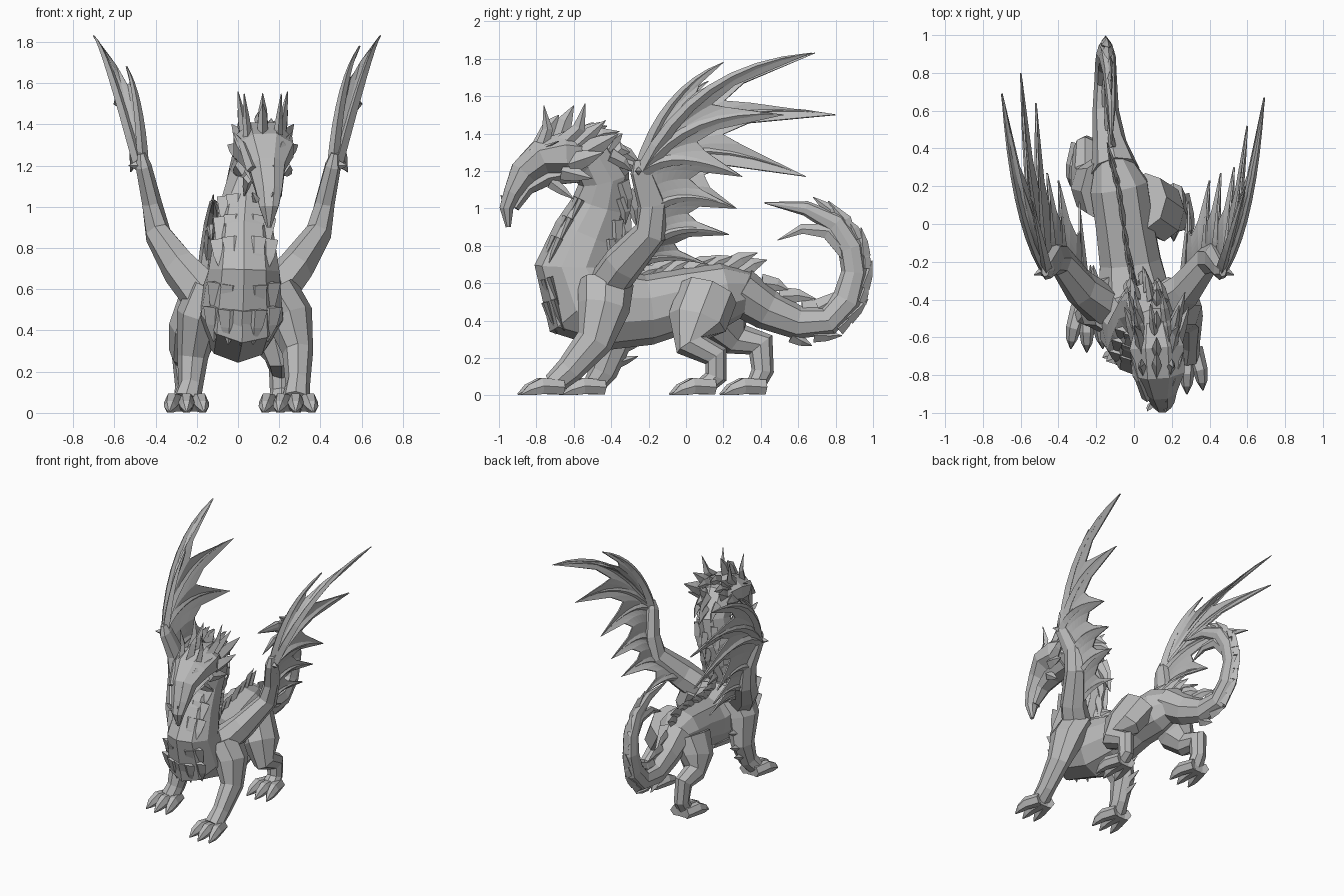
import bpy, bmesh, math
from mathutils import Vector

cube = bpy.data.objects.get("Cube")
if cube:
    bpy.data.objects.remove(cube, do_unlink=True)

stone = bpy.data.materials.new("stone_grey")
stone.use_nodes = True
grey = (.5, .5, .5, 1)
stone.diffuse_color = grey
stone.node_tree.nodes["Principled BSDF"].inputs["Base Color"].default_value = grey


def finish(bm, name):
    """Turn a bmesh into a flat-shaded object standing on the ground."""
    for v in bm.verts:
        v.co.z = max(v.co.z, 0)
    bmesh.ops.recalc_face_normals(bm, faces=bm.faces)
    mesh = bpy.data.meshes.new(name)
    bm.to_mesh(mesh)
    bm.free()
    mesh.materials.append(stone)
    obj = bpy.data.objects.new(name, mesh)
    bpy.context.collection.objects.link(obj)
    return obj


def loft(bm, stations, sides=8, turn=0):
    """Skin rings along stations of (x, y, z, half width, half height)."""
    pts = [Vector(s[:3]) for s in stations]
    rings = []
    for i, s in enumerate(stations):
        t = (pts[min(i + 1, len(pts) - 1)] - pts[max(i - 1, 0)]).normalized()
        ref = Vector((1, 0, 0)) if abs(t.x) < .9 else Vector((0, 1, 0))
        a = (ref - t * ref.dot(t)).normalized()
        b = t.cross(a)
        ring = []
        for k in range(sides):
            ang = math.tau * k / sides + turn
            ring.append(bm.verts.new(pts[i] + a * math.cos(ang) * s[3] + b * math.sin(ang) * s[4]))
        rings.append(ring)
    for r, q in zip(rings, rings[1:]):
        for k in range(sides):
            j = (k + 1) % sides
            bm.faces.new((r[k], r[j], q[j], q[k]))
    bm.faces.new(rings[0])
    bm.faces.new(rings[-1])


def spike(bm, base, tip, width, depth=None, bend=(0, 0, 0)):
    """Curved four-sided thorn."""
    base, tip = Vector(base), Vector(tip)
    depth = depth or width
    mid = base.lerp(tip, .5) + Vector(bend)
    loft(bm, [(*base, width, depth), (*mid, width * .7, depth * .7), (*tip, .002, .002)], 4)


def sample(path, f):
    """Station and tangent at fraction f of a path."""
    u = f * (len(path) - 1)
    i = min(int(u), len(path) - 2)
    a, b = path[i], path[i + 1]
    s = [p + (q - p) * (u - i) for p, q in zip(a, b)]
    return s, (Vector(b[:3]) - Vector(a[:3])).normalized()


def fringe(bm, path, count, start, end, side, length, lean, width=.02, depth=.04, shift=0):
    """Row of thorns along one edge of a path."""
    for k in range(count):
        s, t = sample(path, start + (end - start) * k / (count - 1))
        n = t.cross(Vector((1, 0, 0))).normalized() * side
        drop = math.sqrt(1 - shift * shift) * .85
        base = Vector(s[:3]) + n * s[4] * drop + Vector((shift * s[3], 0, 0))
        grow = 1 + .25 * (k % 2)
        spike(bm, base, base + n * length * grow + t * lean * grow, width, depth, n * .25 * length)


# Torso and neck in one sweep, rump to skull
body = [(-.12, .36, .56, .09, .10), (-.08, .2, .54, .16, .17), (-.05, 0, .51, .16, .17),
        (-.02, -.2, .46, .17, .19), (0, -.38, .46, .2, .22), (.02, -.54, .52, .21, .26),
        (.03, -.6, .69, .18, .21), (.03, -.53, .86, .15, .18), (.04, -.46, 1.02, .125, .15),
        (.07, -.44, 1.16, .12, .14), (.1, -.52, 1.27, .12, .14), (.12, -.64, 1.28, .12, .11)]
bm = bmesh.new()
loft(bm, body, 10, math.pi / 10)
finish(bm, "torso_and_neck")

# Tail curling up and forward
tail = [(-.1, .28, .56, .13, .13), (-.13, .43, .46, .09, .11), (-.15, .6, .39, .07, .09),
        (-.15, .76, .4, .06, .08), (-.15, .86, .51, .055, .08), (-.15, .9, .66, .05, .07),
        (-.14, .88, .79, .045, .07), (-.13, .8, .92, .035, .06), (-.12, .64, 1.0, .025, .04),
        (-.12, .42, 1.03, .003, .004)]
bm = bmesh.new()
loft(bm, tail, 8)
loft(bm, [(-.14, .88, .74, .03, .05), (-.13, .76, .88, .03, .05),
          (-.13, .62, .89, .02, .03), (-.13, .49, .83, .002, .002)], 6)
finish(bm, "tail")

bm = bmesh.new()
fringe(bm, tail, 9, .22, .68, 1, .01, .12, .03, .04)
fringe(bm, tail, 4, .05, .3, -1, .05, .15, .02, .05)
for y, z, lift in ((.86, .84, .2), (.78, .93, .13)):
    spike(bm, (-.13, y, z), (-.12, y - .1, z + lift), .02, .05, (0, .04, 0))
finish(bm, "tail_thorns")

# Ridge down the back and mane behind the neck
bm = bmesh.new()
fringe(bm, body, 10, .03, .45, 1, .05, -.15, .018, .05)
fringe(bm, body, 9, .5, .95, 1, .07, -.14, .025, .05)
for shift in (-.6, .6):
    fringe(bm, body, 7, .65, .98, 1, .05, -.14, .03, .045, shift)
finish(bm, "back_ridge")

# Overlapping breast scales pointing down
bm = bmesh.new()
for shift in (-.65, -.3, 0, .3, .65):
    fringe(bm, body, 5, .48, .72, -1, .005, -.18, .06, .02, shift)
finish(bm, "breast_scales")

# Head: skull with hooked beak, jaw, brows, cheek fins and horns
bm = bmesh.new()
loft(bm, [(.11, -.53, 1.28, .11, .12), (.12, -.65, 1.29, .155, .13), (.13, -.78, 1.27, .15, .1),
          (.14, -.87, 1.19, .095, .08), (.15, -.93, 1.08, .07, .05),
          (.15, -.96, 1, .05, .04), (.15, -.95, .9, .012, .015)], 8, math.pi / 8)
finish(bm, "skull")
bm = bmesh.new()
loft(bm, [(.12, -.58, 1.19, .1, .06), (.13, -.74, 1.16, .09, .045),
          (.14, -.84, 1.1, .06, .03), (.15, -.91, 1, .03, .02)], 6)
finish(bm, "jaw")
bm = bmesh.new()
for s in (-1, 1):
    def at(dx, y, z):
        return (.12 + s * dx, y, z)
    spike(bm, at(.05, -.92, 1.18), at(.14, -.68, 1.36), .03, .03, (0, -.02, .03))
    spike(bm, at(.07, -.78, 1.3), at(.09, -.76, 1.55), .025, .04, (0, .03, 0))
    spike(bm, at(.08, -.66, 1.34), at(.12, -.54, 1.56), .03, .05, (0, .03, -.02))
    spike(bm, at(.08, -.58, 1.34), at(.12, -.43, 1.47), .03, .05)
    spike(bm, at(.09, -.54, 1.3), at(.15, -.36, 1.4), .035, .06)
    spike(bm, at(.1, -.62, 1.24), at(.17, -.44, 1.3), .04, .06)
    spike(bm, at(.1, -.66, 1.2), at(.14, -.5, 1.16), .035, .05)
    spike(bm, at(.07, -.72, 1.14), at(.09, -.6, 1.05), .025, .035)
    spike(bm, at(.03, -.96, 1.03), at(.05, -.99, 1.07), .02)
for y, z in ((-.68, 1.5), (-.6, 1.55), (-.46, 1.46), (-.34, 1.4), (-.3, 1.3)):
    spike(bm, (.12, y - .09, 1.33 if y < -.4 else 1.28), (.12, y, z), .03, .055, (0, 0, .03))
finish(bm, "horns_and_fins")

# Legs: each is a bent limb plus a foot with clawed toes
limbs = {
    "front_left_leg": [(.18, -.43, .6, .11, .15), (.25, -.44, .47, .115, .14), (.29, -.49, .29, .075, .1),
                       (.29, -.62, .14, .06, .075), (.28, -.71, .06, .07, .06)],
    "front_right_leg": [(-.13, -.43, .6, .11, .15), (-.19, -.43, .47, .11, .14), (-.22, -.39, .27, .075, .1),
                        (-.23, -.44, .13, .06, .075), (-.25, -.49, .06, .07, .06)],
    "hind_left_leg": [(.06, .12, .55, .13, .16), (.16, .06, .39, .12, .16), (.21, .03, .27, .08, .09),
                      (.21, .16, .21, .06, .07), (.21, .16, .1, .055, .06), (.21, .1, .05, .065, .05)],
    "hind_right_leg": [(-.17, .18, .54, .12, .17), (-.23, .2, .4, .11, .15), (-.26, .27, .3, .075, .09),
                       (-.26, .4, .27, .06, .08), (-.25, .41, .13, .055, .06), (-.25, .37, .05, .065, .05)],
}
for name, path in limbs.items():
    bm = bmesh.new()
    loft(bm, path, 8)
    x, y = path[-1][:2]
    for d in (-1, 0, 1):
        tx = x + d * .07
        ty = y - .08 + abs(d) * .02
        loft(bm, [(x + d * .035, y + .05, .045, .05, .045), (tx, ty, .05, .04, .05),
                  (tx + d * .01, ty - .06, .03, .03, .035), (tx + d * .015, ty - .11, .005, .004, .005)], 6)
    if name == "front_right_leg":
        for k in range(3):
            s = sample(path, .38 + .15 * k)[0]
            base = Vector((s[0], s[1] + s[4] * .6, s[2]))
            spike(bm, base, base + Vector((-.01, .12, .04)), .03, .03)
    finish(bm, name)


# Wings: arm, finger bones and scalloped membrane
def finger(root, tip, bow, steps=8):
    root, tip = Vector(root), Vector(tip)
    size = (tip - root).length
    ctrl = root.lerp(tip, .4) + Vector((bow, -.08, .27)) * size
    return [root.lerp(ctrl, k / steps).lerp(ctrl.lerp(tip, k / steps), k / steps) for k in range(steps + 1)]


def along(bone, u):
    i = min(int(u), len(bone) - 2)
    return bone[i].lerp(bone[i + 1], u - i)


wrist = (.46, -.24, 1.2)
roots = [wrist] + [(.48, -.23, 1.2)] * 3 + [(.43, -.17, 1), (.37, -.2, .8), (.26, -.32, .66)]
low_tips = [(.46, .27, 1), (.4, .23, .86), (.29, .12, .7)]
bows = (-.02, .06, .04, .02, 0, 0, 0)
wings = {
    "left": (1, [(.59, .2, 1.78), (.69, .67, 1.83), (.6, .52, 1.5), (.53, .3, 1.17)]),
    "right": (-1, [(.54, .12, 1.68), (.7, .69, 1.83), (.6, .8, 1.5), (.52, .64, 1.17)]),
}
spread = (0, .25, .5, .75, 1)
for label, (side, tips) in wings.items():
    def flip(p):
        return Vector((p[0] * side, p[1], p[2]))
    bm = bmesh.new()
    arm = [(.14, -.45, .55, .12, .11), (.28, -.34, .7, .09, .11), (.39, -.19, .87, .065, .09),
           (.42, -.18, 1.02, .05, .08), (*wrist, .04, .06), (.47, -.25, 1.26, .02, .03)]
    loft(bm, [(*flip(s), *s[3:]) for s in arm], 7)
    spike(bm, flip(wrist), flip((.53, -.27, 1.2)), .03)
    spike(bm, flip((.42, -.18, 1)), flip((.46, -.22, 1.03)), .03)
    finish(bm, label + "_wing_arm")

    bones = [finger(flip(r), flip(t), side * b) for r, t, b in zip(roots, tips + low_tips, bows)]
    bm = bmesh.new()
    for i, bone in enumerate(bones):
        thick = .028 if i < 4 else .024
        loft(bm, [(*p, thick * (1 - .9 * (k / 8) ** 1.5), thick * (1.4 - 1.3 * (k / 8) ** 1.5))
                  for k, p in enumerate(bone)], 4)
    finish(bm, label + "_wing_fingers")

    bm = bmesh.new()
    for a, b in zip(bones, bones[1:]):
        rows = []
        for k in range(9):
            row = []
            for s in spread:
                reach = .54 + .46 * (2 * s - 1) ** 2
                p = along(a, k * reach).lerp(along(b, k * reach), s)
                p.x -= side * .012 * k * s * (1 - s)
                row.append(bm.verts.new(p))
            rows.append(row)
        for r, q in zip(rows, rows[1:]):
            for j in range(len(spread) - 1):
                bm.faces.new((r[j], r[j + 1], q[j + 1], q[j]))
    bmesh.ops.remove_doubles(bm, verts=bm.verts, dist=.0005)
    skin = finish(bm, label + "_wing_membrane")
    solid = skin.modifiers.new("thickness", "SOLIDIFY")
    solid.thickness = .01
    solid.offset = 0
